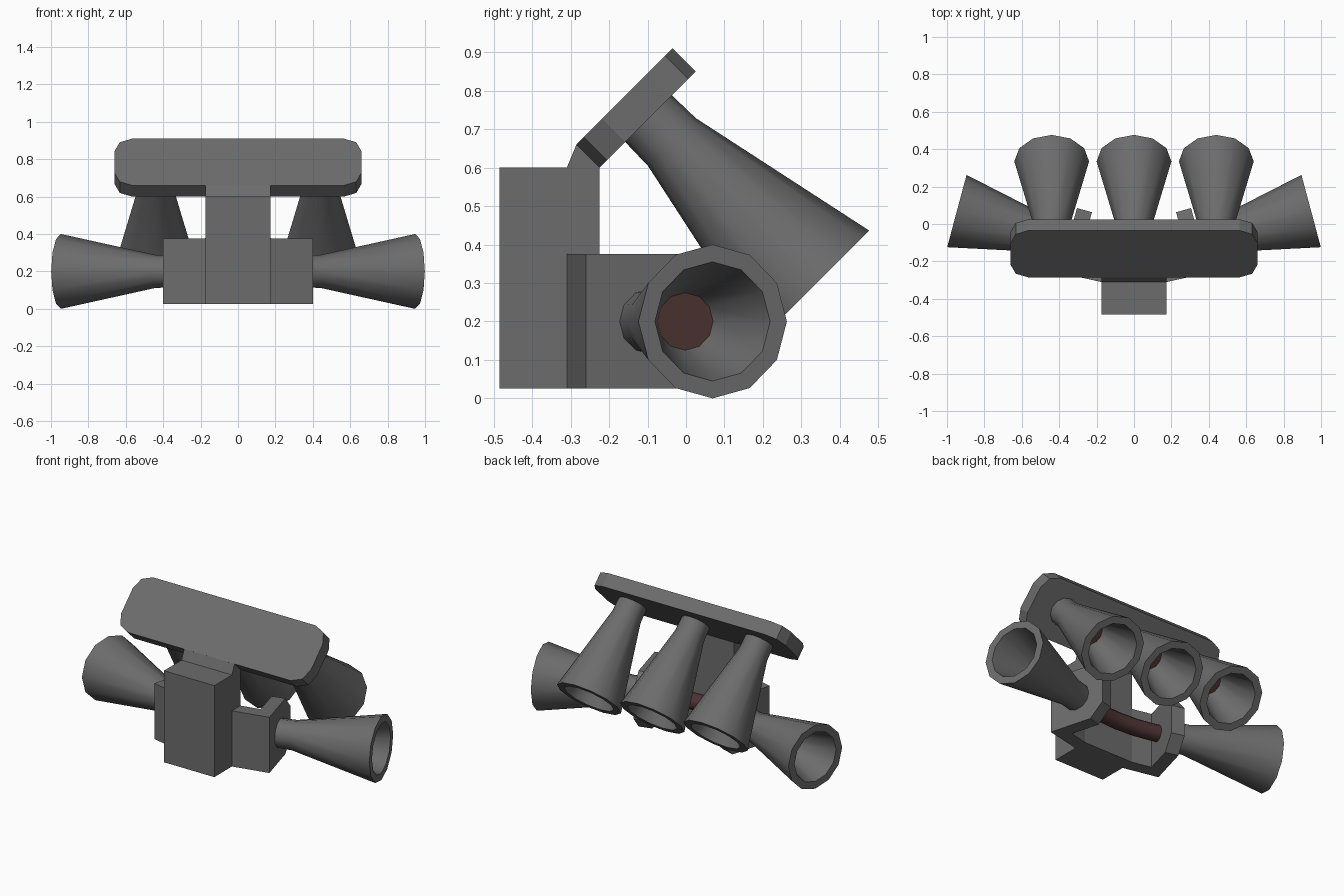
import bpy, bmesh, math
from mathutils import Vector, Matrix

if "Cube" in bpy.data.objects:
    bpy.data.objects.remove(bpy.data.objects["Cube"])


def material(name, rgb):
    m = bpy.data.materials.new(name)
    m.diffuse_color = (*rgb, 1)
    m.use_nodes = True
    m.node_tree.nodes["Principled BSDF"].inputs["Base Color"].default_value = m.diffuse_color
    return m


GREY = material("dark grey", (0.15, 0.15, 0.15))
RED = material("dull red", (0.077, 0.033, 0.033))


def finish(name, bm, mats=(GREY,), mirror=False, smooth=False):
    bmesh.ops.recalc_face_normals(bm, faces=bm.faces)
    me = bpy.data.meshes.new(name)
    bm.to_mesh(me)
    bm.free()
    ob = bpy.data.objects.new(name, me)
    bpy.context.collection.objects.link(ob)
    for m in mats:
        me.materials.append(m)
    if mirror:
        ob.modifiers.new("mirror", 'MIRROR')
    if smooth:
        bpy.ops.object.select_all(action='DESELECT')
        ob.select_set(True)
        bpy.context.view_layer.objects.active = ob
        bpy.ops.object.shade_smooth_by_angle(angle=math.radians(35))
    return ob


def prism(points, offset):
    bm = bmesh.new()
    f = bm.faces.new([bm.verts.new(p) for p in points])
    r = bmesh.ops.extrude_face_region(bm, geom=[f])
    vs = [v for v in r["geom"] if isinstance(v, bmesh.types.BMVert)]
    bmesh.ops.translate(bm, verts=vs, vec=offset)
    return bm


# centre block with the neck that holds the plate
block = [(-.485, .025), (-.485, .6), (-.31, .6), (-.285, .66), (-.225, .6), (-.225, .025)]
finish("centre_block", prism([(-.175, y, z) for y, z in block], (.35, 0, 0)))

# angled bracket arms with chamfered ends
arm = [(.175, -.31), (.4, -.26), (.305, .085), (.225, .063), (.296, -.198), (.175, -.225)]
bm = prism([(x, y, .025) for x, y in arm], (0, 0, .35))
ends = [e for e in bm.edges if all(v.co.y > .05 for v in e.verts)
        and abs(e.verts[0].co.z - e.verts[1].co.z) < .01]
bmesh.ops.bevel(bm, geom=ends, offset=.085, segments=1, affect='EDGES')
finish("bracket_arms", bm, mirror=True)

# tilted plate with rounded corners
hx, hy, r = .66, .177, .095
outline = []
for k, (sx, sy) in enumerate([(1, 1), (-1, 1), (-1, -1), (1, -1)]):
    for i in range(3):
        a = math.radians(90 * k + 45 * i)
        outline.append((sx * (hx - r) + r * math.cos(a), sy * (hy - r) + r * math.sin(a), 0))
plate = finish("tilted_plate", prism(outline, (0, 0, .085)))
plate.matrix_world = Matrix.Translation((0, -.1, .725)) @ Matrix.Rotation(math.radians(45), 4, 'X')

# hollow horn, lathed along its axis, with a red throat
PROFILE = [(-.03, .085), (.09, .088), (.615, .2), (.615, .155), (.34, .075)]


def horn(name, base, axis, up, mirror=False, sides=12):
    base, axis, up = Vector(base), Vector(axis).normalized(), Vector(up)
    side = axis.cross(up)
    bm = bmesh.new()
    rings = []
    for t, rad in PROFILE:
        rings.append([bm.verts.new(base + axis * t + rad * (
            up * math.cos(math.tau * i / sides) + side * math.sin(math.tau * i / sides)))
            for i in range(sides)])
    for a, b in zip(rings, rings[1:]):
        for i in range(sides):
            j = (i + 1) % sides
            bm.faces.new((a[i], a[j], b[j], b[i]))
    bm.faces.new(rings[0])
    bm.faces.new(rings[-1]).material_index = 1
    finish(name, bm, (GREY, RED), mirror, True)


for label, x in (("left", -.44), ("middle", 0), ("right", .44)):
    horn("upper_horn_" + label, (x, -.1, .73), (0, 1, -1), (1, 0, 0))
tilt = math.radians(15)
horn("side_horns", (.353, -.09, .2), (math.cos(tilt), math.sin(tilt), 0), (0, 0, 1), True)

# red tube bowed between the two arms
path = [(-.36, -.09), (-.25, -.118), (-.13, -.142), (0, -.15), (.13, -.142), (.25, -.118), (.36, -.09)]
bm = bmesh.new()
rings = [[bm.verts.new((x, y + .05 * math.cos(math.tau * i / 12), .2 + .05 * math.sin(math.tau * i / 12)))
          for i in range(12)] for x, y in path]
for a, b in zip(rings, rings[1:]):
    for i in range(12):
        j = (i + 1) % 12
        bm.faces.new((a[i], a[j], b[j], b[i]))
bm.faces.new(rings[0])
bm.faces.new(rings[-1])
finish("red_tube", bm, (RED,), smooth=True)
